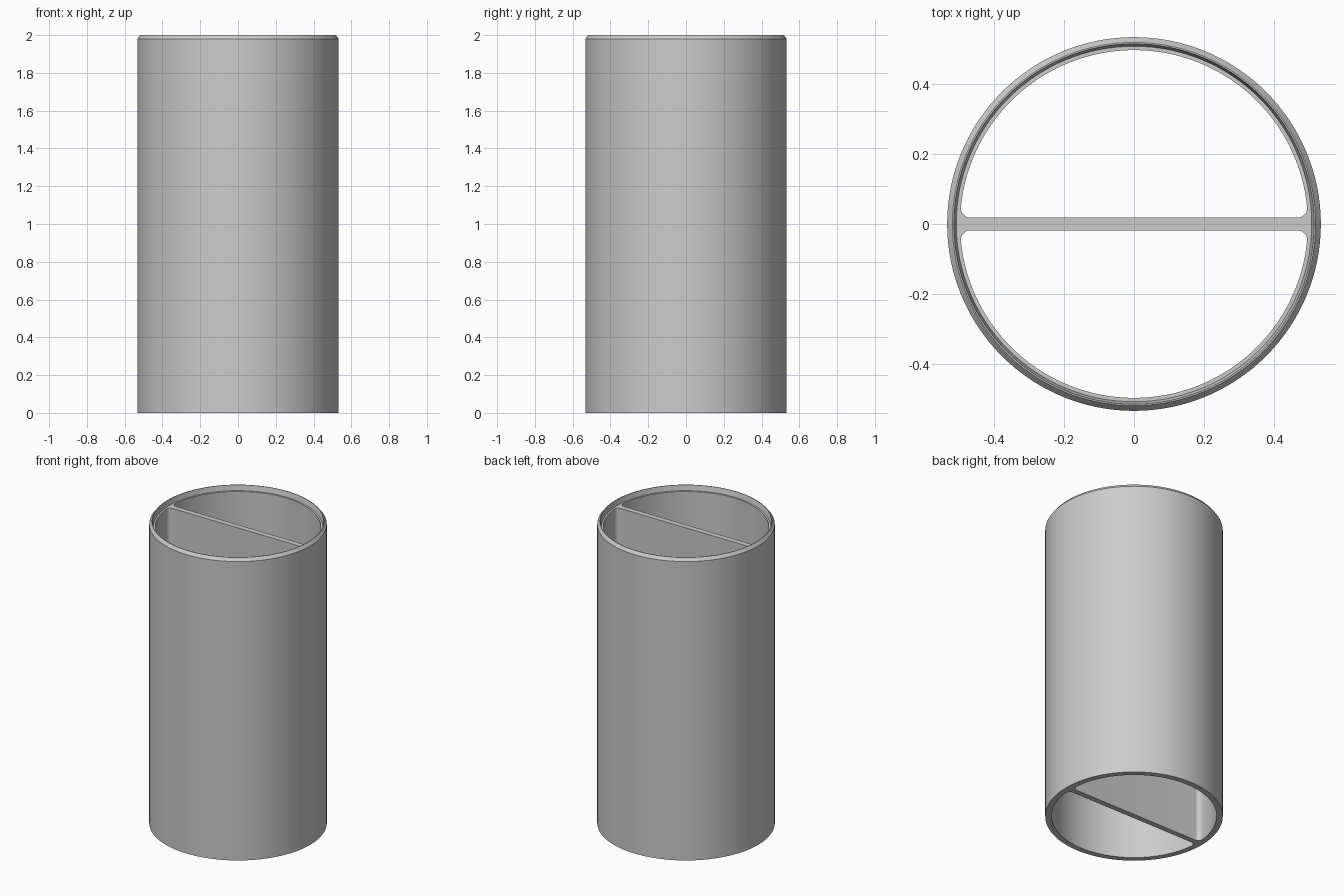
import bpy
import bmesh
from math import sin, cos, pi, sqrt, atan2

cube = bpy.data.objects.get("Cube")
if cube:
    bpy.data.objects.remove(cube, do_unlink=True)

SEGMENTS = 128
LEDGE = 1.965          # height of the inner ledge and the divider
BORE = 0.496           # inner radius
HALF_WALL = 0.018      # half thickness of the divider
FILLET = 0.028         # rounding where the divider meets the tube

grey = bpy.data.materials.new("light grey")
grey.use_nodes = True
grey.diffuse_color = (0.6, 0.6, 0.6, 1)
grey.node_tree.nodes["Principled BSDF"].inputs["Base Color"].default_value = grey.diffuse_color


def make_object(name, bm):
    bmesh.ops.recalc_face_normals(bm, faces=bm.faces[:])
    mesh = bpy.data.meshes.new(name)
    bm.to_mesh(mesh)
    bm.free()
    mesh.materials.append(grey)
    obj = bpy.data.objects.new(name, mesh)
    bpy.context.collection.objects.link(obj)
    return obj


def lathe(name, profile):
    """Revolve an open profile and cap both ends."""
    bm = bmesh.new()
    rings = [[bm.verts.new((r * cos(2 * pi * i / SEGMENTS), r * sin(2 * pi * i / SEGMENTS), z))
              for i in range(SEGMENTS)] for r, z in profile]
    for low, high in zip(rings, rings[1:]):
        for i in range(SEGMENTS):
            j = (i + 1) % SEGMENTS
            bm.faces.new((low[i], low[j], high[j], high[i]))
    bm.faces.new(rings[0])
    bm.faces.new(rings[-1])
    return make_object(name, bm)


def arc(cx, cy, radius, start, end, steps):
    return [(cx + radius * cos(start + (end - start) * i / steps),
             cy + radius * sin(start + (end - start) * i / steps)) for i in range(steps + 1)]


def chamber(name, side):
    """Half-round prism with filleted corners, on the side of the given sign."""
    cy = HALF_WALL + FILLET
    cx = sqrt((BORE - FILLET) ** 2 - cy ** 2)
    a = atan2(cy, cx)
    outline = arc(cx, cy, FILLET, -pi / 2, a, 10)
    outline += arc(0, 0, BORE, a, pi - a, SEGMENTS // 2)[1:-1]
    outline += arc(-cx, cy, FILLET, pi - a, 3 * pi / 2, 10)
    bm = bmesh.new()
    base = bm.faces.new([bm.verts.new((x, side * y, -0.2)) for x, y in outline])
    result = bmesh.ops.extrude_face_region(bm, geom=[base])
    top = [v for v in result["geom"] if isinstance(v, bmesh.types.BMVert)]
    bmesh.ops.translate(bm, verts=top, vec=(0, 0, 2.6))
    return make_object(name, bm)


# Tube with chamfered lip and a recessed ledge
tube = lathe("divided_tube", [(0.533, 0), (0.533, 1.98), (0.518, 2.0),
                              (0.514, 2.0), (0.507, LEDGE)])

# Two chambers leave the central divider standing
bpy.context.view_layer.objects.active = tube
for label, side in (("front", -1), ("back", 1)):
    cutter = chamber(label + "_chamber_cutter", side)
    cutter.hide_render = True
    cut = tube.modifiers.new(label + "_chamber", 'BOOLEAN')
    cut.operation = 'DIFFERENCE'
    cut.solver = 'EXACT'
    cut.object = cutter
    bpy.ops.object.modifier_apply(modifier=cut.name)
    bpy.data.objects.remove(cutter, do_unlink=True)

# Smooth round walls, crisp rims
bpy.ops.object.select_all(action='DESELECT')
tube.select_set(True)
bpy.ops.object.shade_smooth_by_angle(angle=pi / 9)
